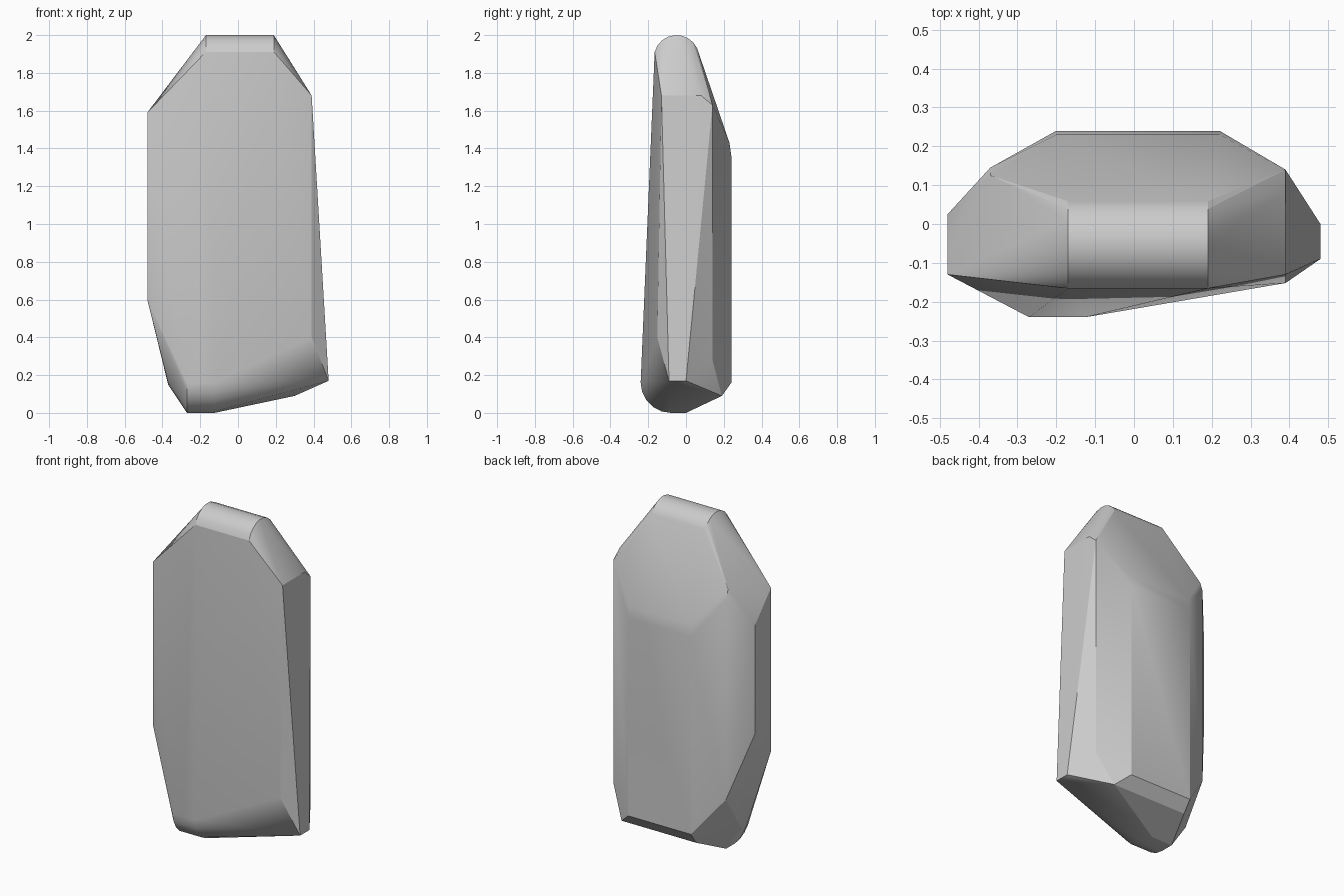
import bpy, bmesh
from math import cos, sin, radians

if "Cube" in bpy.data.objects:
    bpy.data.objects.remove(bpy.data.objects["Cube"])


def arc(xs, cy, cz, r, start, end, steps):
    """Rounded rim points in the y-z plane, repeated at each x."""
    out = []
    for i in range(steps + 1):
        a = radians(start + (end - start) * i / steps)
        out += [(x, cy + r * cos(a), cz + r * sin(a)) for x in xs]
    return out


def edge(x, y, *heights):
    """Upright edge of the stone."""
    return [(x, y, z) for z in heights]


# Rounded crest and rounded front foot
points = arc((-0.17, 0.19), -0.05, 1.88, 0.12, 25, 165, 8)
points += arc((-0.27, -0.125), -0.08, 0.16, 0.16, 180, 270, 5)

# Back face with a chamfer at its top and bottom
for x in (-0.2, 0.22):
    points += edge(x, 0.24, 0.16, 1.36)
    points += edge(x, 0.23, 1.43)
points += [(0.3, 0.19, 0.09), (-0.2, 0.19, 0.09)]

# Left side facets
points += edge(-0.37, 0.145, 0.38, 1.59)
points += edge(-0.37, 0.125, 1.65)
points += edge(-0.48, 0.025, 0.76, 1.42)
points += edge(-0.48, -0.13, 0.6, 1.59)
points += [(-0.37, 0.0, 0.15), (-0.37, -0.06, 0.16)]

# Right side facets
points += edge(0.39, 0.14, 0.28, 1.63)
points += edge(0.39, 0.08, 1.68)
points += edge(0.39, -0.13, 1.68)
points += edge(0.39, -0.152, 0.4)
points += [(0.48, 0.0, 0.17), (0.48, -0.09, 0.17)]

# Foot underside
points += [(-0.27, 0.0, 0.0), (-0.13, 0.0, 0.0)]

# Wrap the guide points in one convex stone
bm = bmesh.new()
for p in points:
    bm.verts.new(p)
hull = bmesh.ops.convex_hull(bm, input=bm.verts)
loose = {g for g in hull["geom_interior"] + hull["geom_unused"]
         if isinstance(g, bmesh.types.BMVert)}
bmesh.ops.delete(bm, geom=[v for v in loose if v.is_valid and not v.link_faces],
                 context='VERTS')
bmesh.ops.dissolve_limit(bm, angle_limit=radians(1), verts=bm.verts, edges=bm.edges)
bmesh.ops.recalc_face_normals(bm, faces=bm.faces)

mesh = bpy.data.meshes.new("standing_stone")
bm.to_mesh(mesh)
bm.free()
stone = bpy.data.objects.new("standing_stone", mesh)
bpy.context.collection.objects.link(stone)
bpy.context.view_layer.objects.active = stone
stone.select_set(True)
bpy.ops.object.shade_smooth_by_angle(angle=radians(20))
